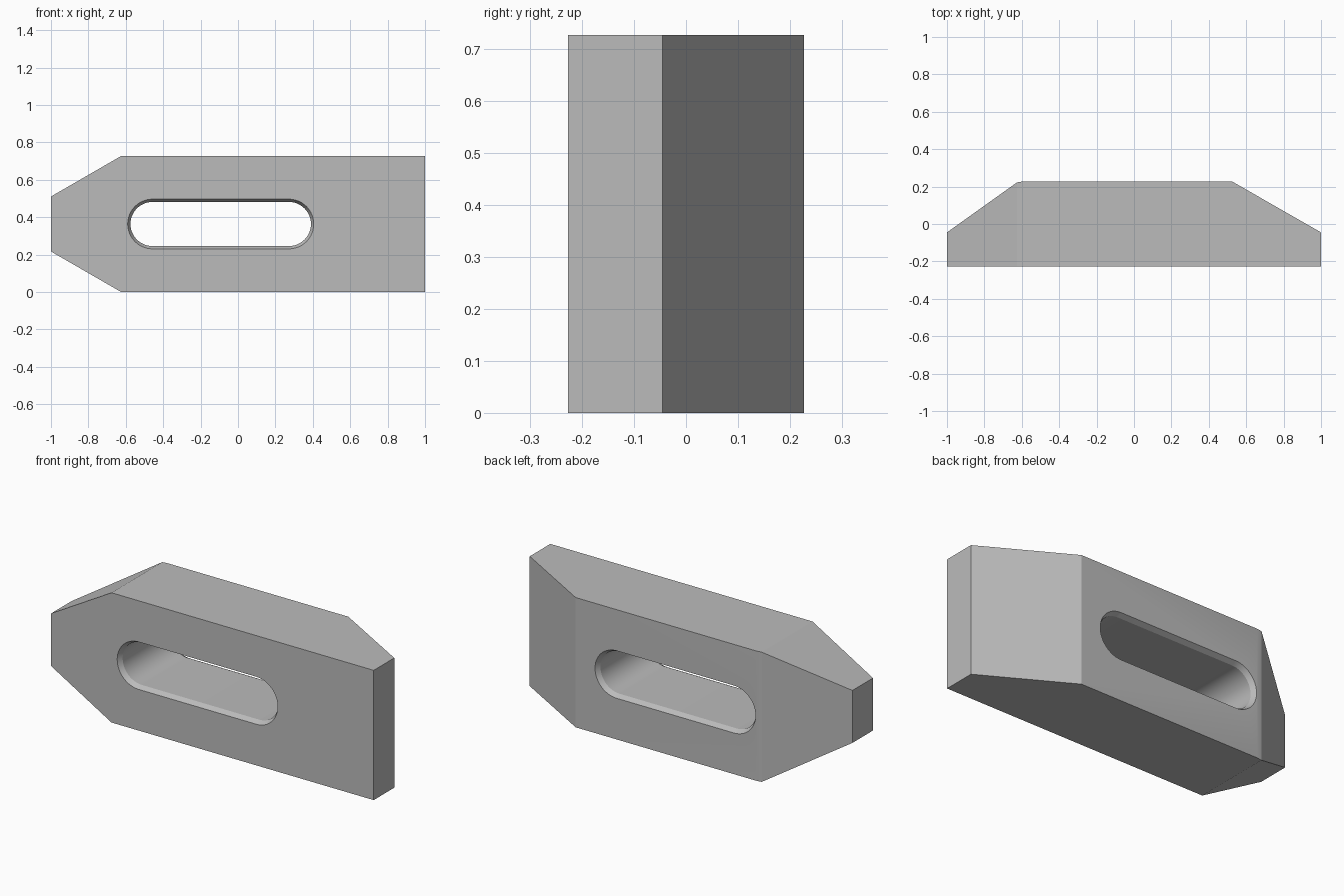
import bpy, bmesh
from math import sin, cos, pi
from mathutils import Vector

cube = bpy.data.objects.get("Cube")
if cube:
    bpy.data.objects.remove(cube, do_unlink=True)

HEIGHT, HALF_DEPTH = 0.727, 0.227

steel = bpy.data.materials.new("plain grey steel")
steel.use_nodes = True
grey = (0.5, 0.5, 0.5, 1)
steel.diffuse_color = grey
steel.node_tree.nodes["Principled BSDF"].inputs["Base Color"].default_value = grey


def make_object(name, bm):
    bmesh.ops.recalc_face_normals(bm, faces=bm.faces)
    mesh = bpy.data.meshes.new(name)
    bm.to_mesh(mesh)
    bm.free()
    mesh.materials.append(steel)
    obj = bpy.data.objects.new(name, mesh)
    bpy.context.collection.objects.link(obj)
    return obj


def loft(rings):
    """Closed solid through rings that have equal point counts."""
    bm = bmesh.new()
    loops = [[bm.verts.new(p) for p in ring] for ring in rings]
    n = len(loops[0])
    for a, b in zip(loops, loops[1:]):
        for i in range(n):
            j = (i + 1) % n
            bm.faces.new((a[i], a[j], b[j], b[i]))
    bm.faces.new(loops[0])
    bm.faces.new(loops[-1])
    return bm


# Clamp body: plan profile with both ends sloped at the back
plan = [(-1, -HALF_DEPTH), (1, -HALF_DEPTH), (1, -0.045), (0.525, HALF_DEPTH),
        (-0.597, HALF_DEPTH), (-0.626, 0.222), (-1, -0.045)]
bm = loft([[(x, y, z) for x, y in plan] for z in (0, HEIGHT)])

# Tapered nose: trim the upper and lower corners at 30 degrees
for z, side in ((HEIGHT, 1), (0, -1)):
    bmesh.ops.recalc_face_normals(bm, faces=bm.faces)
    cut = bmesh.ops.bisect_plane(
        bm, geom=bm.verts[:] + bm.edges[:] + bm.faces[:],
        plane_co=(-0.625, 0, z), plane_no=Vector((-sin(pi / 6), 0, side * cos(pi / 6))),
        clear_outer=True)
    edges = [e for e in bm.edges if e.is_boundary]
    bmesh.ops.holes_fill(bm, edges=edges, sides=0)
body = make_object("clamp_body", bm)


# Slot cutter: rounded slot that flares at both faces
def slot_ring(y, radius, steps=24):
    ring = []
    for centre, start in ((0.272, -pi / 2), (-0.457, pi / 2)):
        for i in range(steps + 1):
            a = start + pi * i / steps
            ring.append((centre + radius * cos(a), y, HEIGHT / 2 + radius * sin(a)))
    return ring


levels = [(-0.254, 0.148), (-0.2, 0.118), (0.2, 0.118), (0.254, 0.148)]
cutter = make_object("slot_cutter", loft([slot_ring(y, r) for y, r in levels]))
cutter.hide_render = True

# Cut the slot through the body
slot = body.modifiers.new("slot", 'BOOLEAN')
slot.operation = 'DIFFERENCE'
slot.solver = 'EXACT'
slot.object = cutter
bpy.ops.object.select_all(action='DESELECT')
bpy.context.view_layer.objects.active = body
body.select_set(True)
bpy.ops.object.modifier_apply(modifier=slot.name)
bpy.data.objects.remove(cutter, do_unlink=True)
bpy.ops.object.shade_smooth_by_angle(angle=pi / 9)
